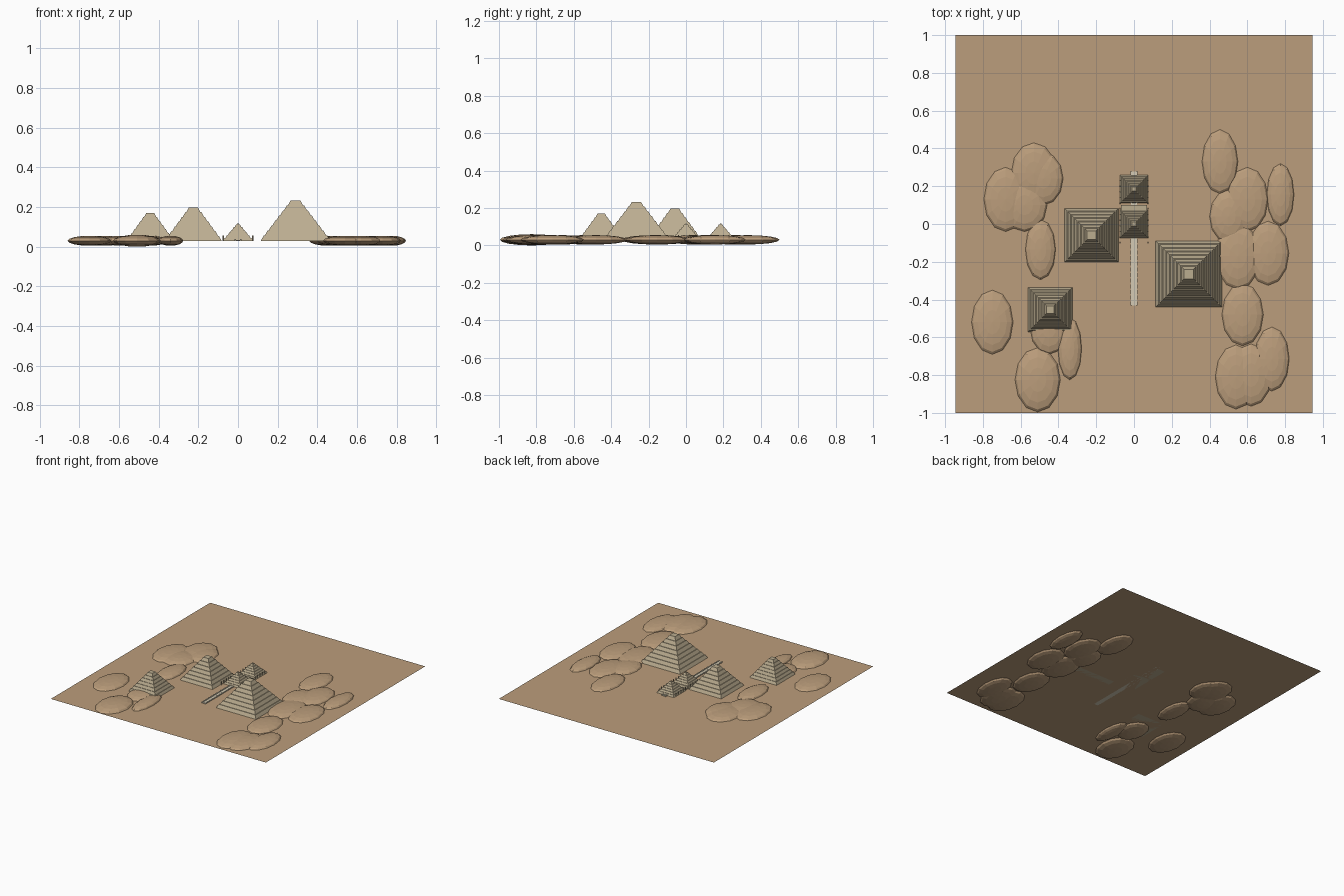
import bpy, bmesh
from mathutils import Matrix

if "Cube" in bpy.data.objects:
    bpy.data.objects.remove(bpy.data.objects["Cube"])

GZ = 0.03  # desert level


def material(name, rgb):
    m = bpy.data.materials.new(name)
    m.diffuse_color = (*rgb, 1)
    m.use_nodes = True
    m.node_tree.nodes["Principled BSDF"].inputs["Base Color"].default_value = m.diffuse_color
    return m


SAND = material("sand", (0.50, 0.34, 0.20))
STONE = material("stone", (0.50, 0.42, 0.28))
PALE = material("pale_stone", (0.66, 0.60, 0.46))


def finish(name, bm, mat):
    me = bpy.data.meshes.new(name)
    bm.to_mesh(me)
    bm.free()
    me.materials.append(mat)
    ob = bpy.data.objects.new(name, me)
    bpy.context.collection.objects.link(ob)
    return ob


def add_box(bm, x, y, z, sx, sy, sz):
    mat = Matrix.Translation((x, y, z + sz / 2)) @ Matrix.Diagonal((sx, sy, sz, 1))
    bmesh.ops.create_cube(bm, size=1, matrix=mat)


def pyramid(name, x, y, half, top_half, height, layers, ledge):
    # one continuous skin of sloped courses separated by narrow ledges
    bm = bmesh.new()
    rings = []
    for i in range(layers):
        a = half + (top_half - half) * i / layers
        b = half + (top_half - half) * (i + 1) / layers
        rings += [(a, i / layers), (b + ledge, (i + 1) / layers)]
    prev = None
    for h, t in rings:
        ring = [bm.verts.new((x + h * sx, y + h * sy, GZ + height * t))
                for sx, sy in ((-1, -1), (1, -1), (1, 1), (-1, 1))]
        if prev:
            for k in range(4):
                bm.faces.new((prev[k], prev[(k + 1) % 4], ring[(k + 1) % 4], ring[k]))
        else:
            bm.faces.new(ring[::-1])
        prev = ring
    bm.faces.new(prev)
    return finish(name, bm, STONE)


# desert sheet
bm = bmesh.new()
bmesh.ops.create_grid(bm, x_segments=1, y_segments=1, size=1,
                      matrix=Matrix.Translation((0, 0, GZ)) @ Matrix.Diagonal((0.945, 1, 1, 1)))
finish("desert", bm, SAND)

# dunes: flattened low-poly spheres (x, y, x radius, y radius)
dunes = [(-.53, .27, .12, .16), (-.68, .13, .115, .17), (-.48, .24, .105, .14),
         (-.58, .10, .12, .14), (-.495, -.135, .08, .16), (-.75, -.52, .11, .17),
         (-.34, -.66, .063, .165), (-.51, -.825, .12, .17), (-.45, -.55, .10, .14),
         (.455, .33, .095, .17), (.60, .13, .11, .17), (.775, .155, .072, .165),
         (.50, .04, .10, .14), (.55, -.17, .12, .175), (.71, -.155, .11, .17),
         (.575, -.48, .11, .165), (.73, -.715, .092, .17), (.54, -.81, .11, .17),
         (.62, -.80, .11, .165)]
for i, (x, y, rx, ry) in enumerate(dunes):
    bm = bmesh.new()
    h = 0.03 if i == 7 else 0.025
    bmesh.ops.create_uvsphere(bm, u_segments=12, v_segments=8, radius=1,
                              matrix=Matrix.Translation((x, y, GZ)) @ Matrix.Diagonal((rx, ry, h, 1)))
    finish("dune", bm, SAND)

# three great pyramids and two small ones
pyramid("large_pyramid", 0.29, -0.265, 0.175, 0.02, 0.202, 8, 0.005)
pyramid("middle_pyramid", -0.225, -0.06, 0.142, 0.018, 0.168, 7, 0.005)
pyramid("far_pyramid", -0.443, -0.453, 0.118, 0.016, 0.14, 7, 0.004)
for y in (0.185, 0.0):
    pyramid("small_pyramid", 0, y, 0.075, 0.006, 0.082, 6, 0.004)
    bm = bmesh.new()
    add_box(bm, 0, y, GZ + 0.082, 0.008, 0.008, 0.005)
    finish("capstone", bm, STONE)

# rows of posts beside the small pyramids
bm = bmesh.new()
for i in range(12):
    for x in (-0.074, 0.074):
        bmesh.ops.create_cone(bm, cap_ends=True, segments=8, radius1=0.004, radius2=0.003, depth=0.026,
                              matrix=Matrix.Translation((x, -0.1 + 0.03 * i, GZ + 0.013)))
finish("posts", bm, STONE)

# wall between the small pyramids
bm = bmesh.new()
add_box(bm, 0, 0.085, GZ, 0.14, 0.03, 0.012)
finish("court_wall", bm, STONE)

# causeway: paving with kerb blocks on both sides
bm = bmesh.new()
add_box(bm, 0, -0.077, GZ, 0.034, 0.71, 0.004)
for i in range(24):
    for x in (-0.014, 0.014):
        add_box(bm, x, -0.42 + 0.03 * i, GZ, 0.009, 0.022, 0.008)
finish("causeway", bm, PALE)
